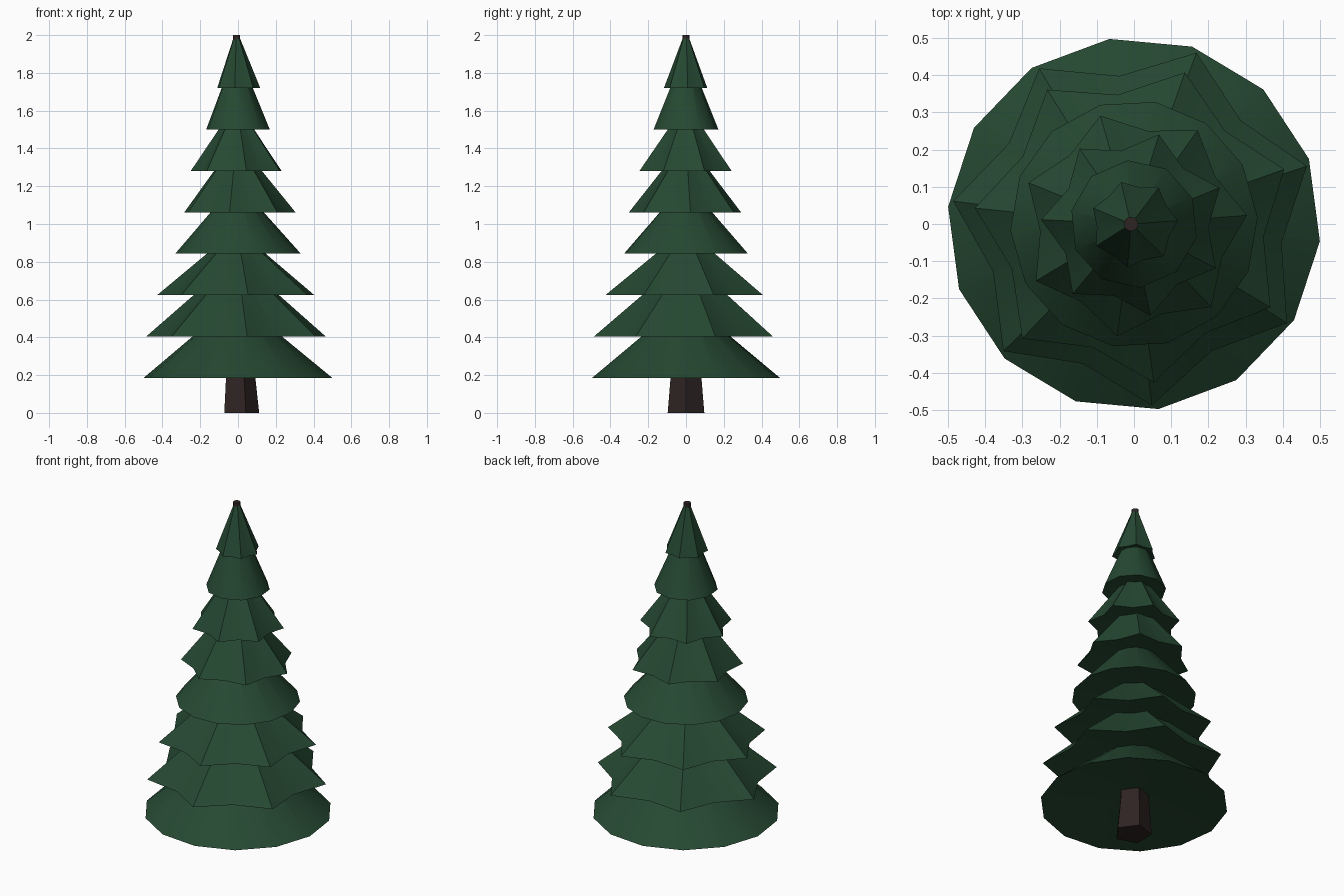
import bpy, math

if "Cube" in bpy.data.objects:
    bpy.data.objects.remove(bpy.data.objects["Cube"])


def material(name, rgb):
    m = bpy.data.materials.new(name)
    m.diffuse_color = (*rgb, 1)
    m.use_nodes = True
    m.node_tree.nodes["Principled BSDF"].inputs["Base Color"].default_value = m.diffuse_color
    return m


GREEN = material("pine green", (0.019, 0.066, 0.032))
BROWN = material("dark bark", (0.028, 0.017, 0.017))


def ring(n, z, outer, inner, offset, cx=0.0):
    """Ring of n points, alternating between outer and inner radius."""
    pts = []
    for i in range(n):
        a = math.radians(offset) + 2 * math.pi * i / n
        r = inner if i % 2 else outer
        pts.append((cx + r * math.cos(a), r * math.sin(a), z))
    return pts


def loft(name, rings, mat, smooth=None):
    """Closed solid skinned through rings of equal point count."""
    n = len(rings[0])
    verts = [p for r in rings for p in r]
    faces = [tuple(reversed(range(n))),
             tuple(range((len(rings) - 1) * n, len(rings) * n))]
    for k in range(len(rings) - 1):
        for i in range(n):
            j = (i + 1) % n
            faces.append((k * n + i, k * n + j, (k + 1) * n + j, (k + 1) * n + i))
    me = bpy.data.meshes.new(name)
    me.from_pydata(verts, [], faces)
    me.materials.append(mat)
    ob = bpy.data.objects.new(name, me)
    bpy.context.collection.objects.link(ob)
    if smooth:
        bpy.ops.object.select_all(action='DESELECT')
        ob.select_set(True)
        bpy.context.view_layer.objects.active = ob
        bpy.ops.object.shade_smooth_by_angle(angle=math.radians(smooth))
    return ob


# trunk: five-sided taper, with a small round tip showing above the branches
loft("trunk", [ring(5, 0.0, 0.102, 0.102, 0, 0.01),
               ring(5, 0.185, 0.086, 0.086, 0, 0.006),
               ring(5, 1.8, 0.018, 0.018, 0, -0.008)], BROWN)
loft("trunk_tip", [ring(12, z, 0.019, 0.019, 0, -0.008) for z in (1.75, 2.0)],
     BROWN, 40)

# branch tiers: sides, tip radius, valley radius, rotation, radius 0.22 higher up
tiers = [
    (14, 0.502, 0.502, -5.3, 0.237),
    (14, 0.490, 0.400, 18.5, 0.232),
    (14, 0.430, 0.350, 20.0, 0.160),
    (14, 0.333, 0.333, 3.0, 0.140),
    (14, 0.305, 0.253, 4.4, 0.130),
    (14, 0.250, 0.200, 23.0, 0.097),
    (10, 0.172, 0.172, -12.3, 0.084),
    (14, 0.118, 0.100, 4.4, 0.035),
]
for i, (n, tip, valley, rot, upper) in enumerate(tiers):
    z = 0.185 + 0.2193 * i
    top = 0.017
    height = 0.22 * (tip - top) / (tip - upper)
    height = min(height, 1.985 - z)
    # hollowed underside, rim, then the sloping top
    loft(f"branch_tier_{i + 1}",
         [ring(n, z + 0.13 * tip, top, top, rot, -0.005),
          ring(n, z, tip, valley, rot),
          ring(n, z + height, top, top, rot, -0.007)], GREEN, 35)
